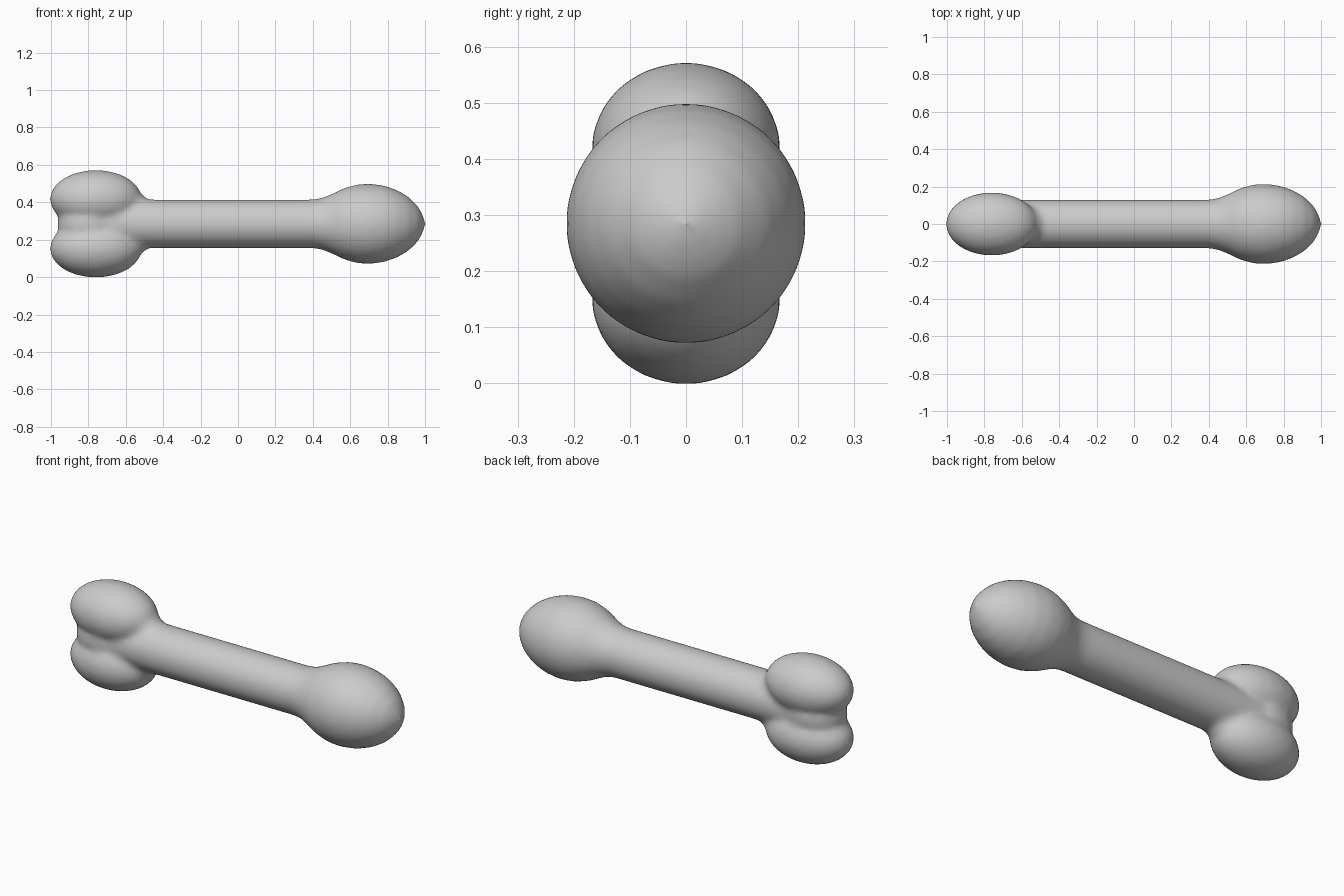
import bpy, bmesh, math
from mathutils import Matrix, Vector

cube = bpy.data.objects.get("Cube")
if cube:
    bpy.data.objects.remove(cube)

MID = 0.285

grey = bpy.data.materials.new("bone grey")
grey.use_nodes = True
colour = (0.6, 0.6, 0.6, 1)
grey.diffuse_color = colour
grey.node_tree.nodes["Principled BSDF"].inputs["Base Color"].default_value = colour

bm = bmesh.new()


def ellipsoid(centre, radii):
    place = Matrix.Translation(centre) @ Matrix.Diagonal((*radii, 1))
    bmesh.ops.create_uvsphere(bm, u_segments=48, v_segments=24, radius=1, matrix=place)


# Shaft and single round knob, turned about the long axis
profile = [(-0.8, 0), (-0.8, 0.13), (0.4, 0.13), (0.45, 0.138), (0.5, 0.158),
           (0.56, 0.188), (0.63, 0.209), (0.7, 0.215), (0.78, 0.205),
           (0.85, 0.181), (0.91, 0.146), (0.96, 0.097), (0.985, 0.055), (1.005, 0)]
verts = [bm.verts.new((x, 0, MID + r)) for x, r in profile]
edges = [bm.edges.new(pair) for pair in zip(verts, verts[1:])]
bmesh.ops.spin(bm, geom=verts + edges, cent=(0, 0, MID), axis=(1, 0, 0),
               angle=math.tau, steps=48, use_duplicate=False)
bmesh.ops.remove_doubles(bm, verts=bm.verts[:], dist=0.0005)

# Paired knuckles with their mirrored fillets, and the web between them
for side in (-1, 1):
    ellipsoid((-0.76, 0, MID + side * 0.132), (0.246, 0.169, 0.155))
    ellipsoid((-0.6, 0, MID + side * 0.09), (0.13, 0.1, 0.09))
ellipsoid((-0.79, 0, MID), (0.175, 0.145, 0.15))

bmesh.ops.recalc_face_normals(bm, faces=bm.faces[:])
mesh = bpy.data.meshes.new("bone")
bm.to_mesh(mesh)
bm.free()
mesh.materials.append(grey)
bone = bpy.data.objects.new("bone", mesh)
bpy.context.collection.objects.link(bone)

# Fuse the parts into one skin and soften the joins
remesh = bone.modifiers.new("fuse", 'REMESH')
remesh.mode = 'VOXEL'
remesh.voxel_size = 0.015
remesh.use_smooth_shade = True
soften = bone.modifiers.new("soften", 'SMOOTH')
soften.factor = 0.5
soften.iterations = 10
